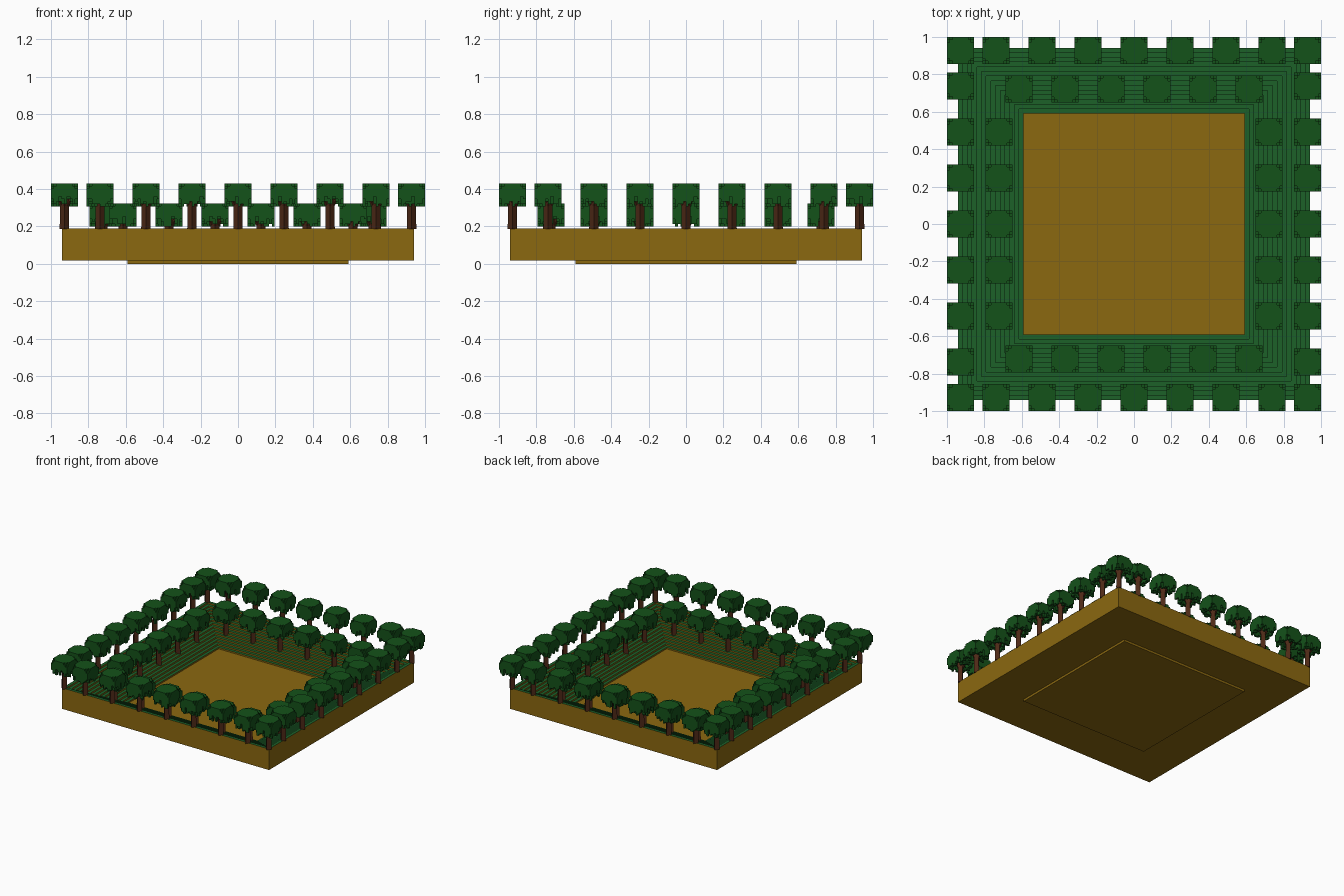
import bpy, bmesh, random
from mathutils import Vector

if "Cube" in bpy.data.objects:
    bpy.data.objects.remove(bpy.data.objects["Cube"])

random.seed(4)


def material(name, rgb):
    m = bpy.data.materials.new(name)
    m.diffuse_color = (*rgb, 1)
    m.use_nodes = True
    m.node_tree.nodes["Principled BSDF"].inputs["Base Color"].default_value = m.diffuse_color
    return m


EARTH = material("earth", (0.26, 0.14, 0.005))
GRASS = material("grass", (0.012, 0.12, 0.022))
LEAF = material("leaves", (0.007, 0.085, 0.01))
BARK = material("bark", (0.075, 0.022, 0.008))


def finish(bm, name, mats):
    bmesh.ops.recalc_face_normals(bm, faces=bm.faces)
    me = bpy.data.meshes.new(name)
    bm.to_mesh(me)
    bm.free()
    for m in mats:
        me.materials.append(m)
    return me


def place(me, name, loc=(0, 0, 0), rot=0):
    ob = bpy.data.objects.new(name, me)
    ob.location = loc
    ob.rotation_euler.z = rot
    bpy.context.collection.objects.link(ob)
    return ob


# Terraced base: square rings swept down a stepped profile
OUT, PIT, TOP, FLOOR, STEPS = 0.94, 0.59, 0.19, 0.02, 14
dr, dz = (OUT - PIT) / STEPS, (TOP - FLOOR) / STEPS
profile = [(PIT, 0), (PIT, 0.018), (OUT, 0.018), (OUT, TOP)]
for i in range(1, STEPS + 1):
    profile += [(OUT - i * dr, TOP - (i - 1) * dz), (OUT - i * dr, TOP - i * dz)]
bm = bmesh.new()
rings = [[bm.verts.new((sx * r, sy * r, z)) for sx, sy in ((-1, -1), (1, -1), (1, 1), (-1, 1))]
         for r, z in profile]
for k in range(len(rings) - 1):
    a, b = rings[k], rings[k + 1]
    tread = k >= 3 and profile[k][1] == profile[k + 1][1]
    for j in range(4):
        f = bm.faces.new((a[j], a[(j + 1) % 4], b[(j + 1) % 4], b[j]))
        f.material_index = int(tread)
bm.faces.new(rings[0])
bm.faces.new(rings[-1])
place(finish(bm, "terraced_base", [EARTH, GRASS]), "terraced_base")


# Leaf crown: blocky cap with clipped top corners and ragged hanging fringe
def crown_mesh():
    n, layers, c, h = 10, 9, 0.0144, 0.0138
    cells = set()
    for i in range(n):
        for j in range(n):
            ei, ej = min(i, n - 1 - i), min(j, n - 1 - j)
            edge = min(ei, ej)
            if ei + ej < 1:
                low = 3
            elif edge < 2:
                low = random.choice((0, 1, 1, 2, 3, 4))
            else:
                low = random.choice((3, 4, 4))
            for k in range(low, layers):
                if ei + ej + (layers - 1 - k) >= 2:
                    cells.add((i, j, k))
    bm = bmesh.new()
    verts = {}

    def vert(p):
        if p not in verts:
            verts[p] = bm.verts.new(((p[0] - n / 2) * c, (p[1] - n / 2) * c, 0.24 + (p[2] - layers) * h))
        return verts[p]

    for cell in cells:
        for ax in range(3):
            for side in (0, 1):
                nb = list(cell)
                nb[ax] += 2 * side - 1
                if tuple(nb) in cells:
                    continue
                u, v = (ax + 1) % 3, (ax + 2) % 3
                loop = []
                for du, dv in ((0, 0), (1, 0), (1, 1), (0, 1)):
                    p = list(cell)
                    p[ax] += side
                    p[u] += du
                    p[v] += dv
                    loop.append(vert(tuple(p)))
                f = bm.faces.new(loop if side else loop[::-1])
    me = bpy.data.meshes.new("tree_crown")
    bm.to_mesh(me)
    bm.free()
    me.materials.append(LEAF)
    return me


# Trunk: square post with four short branches reaching into the crown
def trunk_mesh():
    bm = bmesh.new()

    def limb(p0, p1, w0, w1):
        p0, p1 = Vector(p0), Vector(p1)
        d = p1 - p0
        g = bmesh.ops.create_cone(bm, cap_ends=True, segments=4, radius1=w0 * 0.707,
                                  radius2=w1 * 0.707, depth=d.length)["verts"]
        q = d.to_track_quat('Z', 'Y').to_matrix()
        for v in g:
            v.co = q @ v.co + (p0 + p1) / 2

    limb((0, 0, -0.005), (0, 0, 0.18), 0.036, 0.032)
    for sx, sy in ((1, 0), (-1, 0), (0, 1), (0, -1)):
        limb((0, 0, 0.09), (sx * 0.04, sy * 0.04, 0.17), 0.014, 0.01)
    return finish(bm, "tree_trunk", [BARK])


crowns = [crown_mesh() for _ in range(3)]
trunk = trunk_mesh()
count = 0


def tree(x, y, z):
    global count
    rot = random.randrange(4) * 1.5707963
    place(crowns[count % 3], f"tree_crown_{count}", (x, y, z), rot)
    place(trunk, f"tree_trunk_{count}", (x, y, z), rot)
    count += 1


# Outer row on the rim, inner row on a lower terrace
GAP, RIM, MID, MIDZ = 0.246, 0.928, 0.722, 0.083
for s in (-1, 1):
    for t in (-1, 1):
        tree(s * RIM, t * RIM, TOP)
    for i in range(-3, 4):
        tree(i * GAP, s * RIM, TOP)
        tree(s * RIM, i * GAP, TOP)
    for i in range(6):
        tree((i - 2.5) * GAP, s * MID, MIDZ)
    for i in range(-2, 3):
        tree(s * MID, i * GAP, MIDZ)
